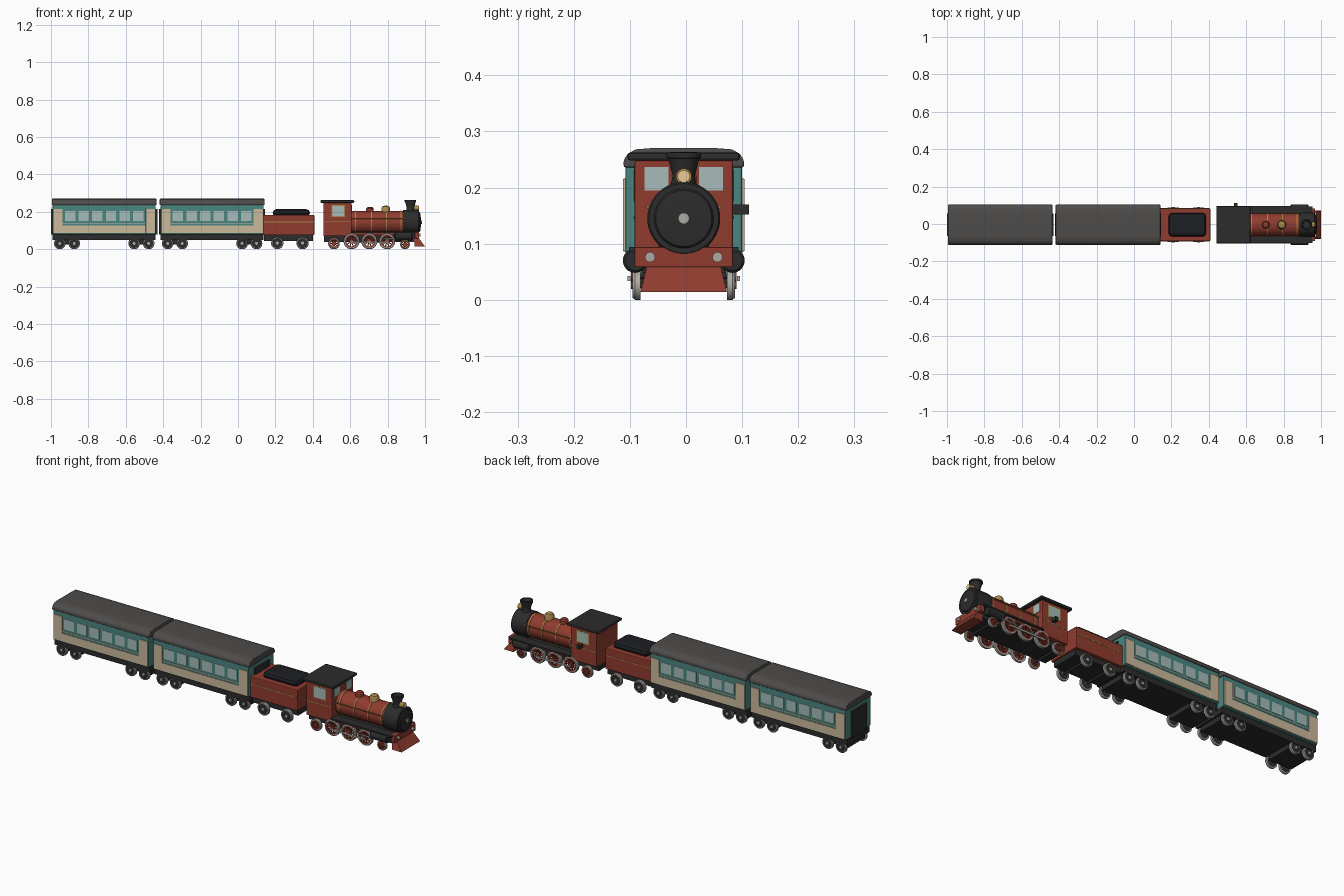
import bpy, bmesh, math
from mathutils import Matrix, Vector

if "Cube" in bpy.data.objects:
    bpy.data.objects.remove(bpy.data.objects["Cube"])

YC = -0.004  # train centre line


def mat(name, r, g, b):
    m = bpy.data.materials.new(name)
    m.diffuse_color = (r, g, b, 1)
    m.use_nodes = True
    m.node_tree.nodes["Principled BSDF"].inputs["Base Color"].default_value = m.diffuse_color
    return m


RED = mat("red", .28, .045, .028)
TEAL = mat("teal", .07, .24, .22)
CREAM = mat("cream", .6, .48, .33)
DARK = mat("dark", .025, .025, .025)
ROOF = mat("roof_grey", .075, .072, .068)
GOLD = mat("brass", .4, .25, .07)
GLASS = mat("glass", .38, .5, .48)
STEEL = mat("steel", .42, .4, .37)
LAMP = mat("lamp", .85, .6, .3)
COAL = mat("coal", .012, .013, .016)


def finish(name, bm, m, smooth=True, bevel=0):
    bmesh.ops.recalc_face_normals(bm, faces=bm.faces)
    me = bpy.data.meshes.new(name)
    bm.to_mesh(me)
    bm.free()
    o = bpy.data.objects.new(name, me)
    bpy.context.collection.objects.link(o)
    me.materials.append(m)
    if bevel:
        b = o.modifiers.new("bevel", 'BEVEL')
        b.width, b.segments = bevel, 2
    if smooth:
        bpy.context.view_layer.objects.active = o
        o.select_set(True)
        bpy.ops.object.shade_smooth_by_angle(angle=math.radians(35))
        o.select_set(False)
    return o


def box(name, x0, x1, y0, y1, z0, z1, m, bevel=0):
    bm = bmesh.new()
    bmesh.ops.create_cube(bm, size=1, matrix=Matrix.Translation(
        ((x0 + x1) / 2, (y0 + y1) / 2 + YC, (z0 + z1) / 2)) @
        Matrix.Diagonal((x1 - x0, y1 - y0, z1 - z0, 1)))
    return finish(name, bm, m, False, bevel)


def side_boxes(name, x0, x1, y0, y1, z0, z1, m, bevel=0):
    for s, n in ((1, "left"), (-1, "right")):
        box(f"{name}_{n}", x0, x1, min(s * y0, s * y1), max(s * y0, s * y1), z0, z1, m, bevel)


def lathe(name, prof, loc, axis, m, n=32, closed=False):
    # profile of (radius, height) spun around the given axis
    rot = Vector((0, 0, 1)).rotation_difference(Vector(axis)).to_matrix()
    base = Vector(loc) + Vector((0, YC, 0))
    bm = bmesh.new()
    rings = [[bm.verts.new(base + rot @ Vector((r * math.cos(a), r * math.sin(a), h)))
              for a in (2 * math.pi * i / n for i in range(n))] for r, h in prof]
    pairs = list(zip(rings, rings[1:])) + ([(rings[-1], rings[0])] if closed else [])
    for a, b in pairs:
        for i in range(n):
            bm.faces.new((a[i], a[(i + 1) % n], b[(i + 1) % n], b[i]))
    if not closed:
        bm.faces.new(rings[0])
        bm.faces.new(rings[-1])
    return finish(name, bm, m)


def cyl(name, r, p, axis, length, m, n=24):
    return lathe(name, [(r, 0), (r, length)], p, axis, m, n)


def extrude_x(name, prof, x0, x1, m, bevel=0):
    # (y, z) cross-section run along x
    bm = bmesh.new()
    f = bm.faces.new([bm.verts.new((x0, y + YC, z)) for y, z in prof])
    ext = bmesh.ops.extrude_face_region(bm, geom=[f])["geom"]
    bmesh.ops.translate(bm, vec=(x1 - x0, 0, 0), verts=[v for v in ext if isinstance(v, bmesh.types.BMVert)])
    return finish(name, bm, m, True, bevel)


def wheels(name, x, r, m, spoked):
    cyl(name + "_axle", .006, (x, -.08, r), (0, 1, 0), .16, DARK, 12)
    for s in (1, -1):
        ax = (0, s, 0)
        t = r * .8
        lathe(name + "_tyre", [(t, .077), (r, .077), (r, .087), (r - .003, .091), (t, .091)],
              (x, 0, r), ax, STEEL, 32, True)
        if spoked:
            lathe(name + "_rim", [(t * .8, .079), (t, .079), (t, .089), (t * .8, .089)],
                  (x, 0, r), ax, m, 32, True)
            bm = bmesh.new()
            for i in range(5):
                bmesh.ops.create_cube(bm, size=1, matrix=Matrix.Translation((x, s * .084 + YC, r)) @
                                      Matrix.Rotation(i * math.pi / 5, 4, 'Y') @
                                      Matrix.Diagonal((t * 1.8, .006, .0055, 1)))
            finish(name + "_spokes", bm, m, False)
        else:
            cyl(name + "_disc", t, (x, s * .079, r), ax, .009, m)
        cyl(name + "_hub", r * .26, (x, s * .077, r), ax, .017, m if spoked else STEEL, 16)


# passenger coaches
def coach(c):
    h = .275
    box("coach_body", c - h, c + h, -.104, .104, .08, .238, TEAL, .004)
    half = [(.107, .236), (.107, .249), (.1, .26), (.086, .268), (.06, .27)]
    extrude_x("coach_roof", half + [(-y, z) for y, z in reversed(half)], c - .28, c + .28, ROOF, .003)
    box("coach_underframe", c - h, c + h, -.092, .092, .05, .082, DARK)
    for s in (1, -1):
        # end doors and gangways
        side_boxes("coach_end_panel", c + s * .247 - .025, c + s * .247 + .025, .1, .1085, .086, .216, CREAM, .002)
        a, b = sorted((c + s * .27, c + s * .284))
        box("coach_gangway", a, b, -.06, .06, .08, .216, DARK)
        # bogies
        box("coach_bogie", c + s * .199 - .065, c + s * .199 + .065, -.068, .068, .025, .055, DARK)
        for d in (.16, .2375):
            wheels("coach_wheel", c + s * d, .031, DARK, False)
    side_boxes("coach_lower_panel", c - .222, c + .222, .1, .1065, .086, .128, CREAM)
    side_boxes("coach_waist_trim", c - .222, c + .222, .1, .106, .137, .141, CREAM)
    for i in range(6):
        x = c + (i - 2.5) * .073
        side_boxes("coach_window", x - .028, x + .028, .1, .1055, .152, .205, GLASS)


for c in (-.7155, -.1385):
    coach(c)

# tender
box("tender_body", .133, .408, -.088, .088, .075, .184, RED, .004)
box("tender_underframe", .14, .402, -.075, .075, .045, .078, DARK)
box("coal_load", .185, .385, -.064, .064, .175, .214, COAL, .02)
side_boxes("tender_stripe", .137, .404, .085, .0892, .144, .148, GOLD)
for x in (.21, .345):
    wheels("tender_wheel", x, .033, DARK, False)

# locomotive cab
box("cab_body", .457, .607, -.0875, .0875, .07, .248, RED, .003)
box("cab_roof", .44, .622, -.1, .1, .248, .262, DARK, .005)
side_boxes("cab_side_window_frame", .5, .573, .085, .0885, .172, .236, GOLD)
side_boxes("cab_side_window", .505, .568, .085, .0895, .177, .231, GLASS)
side_boxes("cab_front_window", .6, .609, .027, .07, .195, .237, GLASS)
side_boxes("cab_stripe", .462, .602, .085, .0885, .145, .149, GOLD)
box("cab_control_box", .535, .553, .084, .1165, .152, .17, DARK)

# boiler and smokebox
X = (1, 0, 0)
cyl("boiler", .06, (.6, 0, .145), X, .29, RED, 40)
lathe("smokebox", [(.065, 0), (.065, .083), (.062, .087), (.053, .087), (.05, .092), (.02, .096)],
      (.882, 0, .145), X, DARK, 40)
cyl("smokebox_door_knob", .01, (.97, 0, .145), X, .013, STEEL, 20)
for x in (.625, .71, .79, .868):
    cyl("boiler_band", .062, (x, 0, .145), X, .006, GOLD, 40)
for s in (1, -1):
    cyl("boiler_handrail", .0025, (.607, s * .064, .165), X, .29, GOLD, 10)

# chimney, domes and headlamp
Z = (0, 0, 1)
lathe("chimney", [(.027, .195), (.021, .213), (.02, .222), (.028, .252), (.031, .253), (.031, .262),
                  (.024, .263), (.02, .245)], (.922, 0, 0), Z, DARK)
lathe("sand_dome", [(.022, .195), (.02, .206), (.02, .217), (.015, .224), (.005, .227)], (.705, 0, 0), Z, RED)
lathe("steam_dome", [(.027, .195), (.023, .207), (.023, .22), (.018, .229), (.006, .233)], (.79, 0, 0), Z, GOLD)
box("lamp_bracket", .945, .96, -.012, .012, .2, .211, DARK)
cyl("headlamp_case", .014, (.942, 0, .22), X, .023, GOLD)
cyl("headlamp_lens", .011, (.963, 0, .22), X, .005, LAMP)

# frame, running boards and cylinders
box("loco_frame", .46, .96, -.066, .066, .04, .09, DARK)
box("smokebox_saddle", .885, .96, -.045, .045, .08, .11, DARK)
side_boxes("running_board", .605, .955, .05, .098, .086, .094, DARK)
side_boxes("running_board_trim", .605, .86, .078, .0885, .076, .087, RED)
for s in (1, -1):
    lathe("steam_cylinder", [(.018, 0), (.022, .004), (.022, .091), (.018, .095)],
          (.837, s * .0865, .07), X, DARK)
    cyl("piston_rod", .004, (.78, s * .097, .055), X, .07, STEEL, 12)
side_boxes("coupling_rod", .6, .805, .095, .1, .033, .042, STEEL)

# locomotive wheels
for x in (.607, .702, .797):
    wheels("driving_wheel", x, .043, RED, True)
for x, r in ((.513, .031), (.893, .026)):
    wheels("guide_wheel", x, r, RED, True)

# front beam, buffers and pilot
box("front_beam", .945, .968, -.0875, .0875, .058, .094, RED, .002)
for s in (1, -1):
    cyl("front_lamp", .009, (.965, s * .06, .076), X, .012, STEEL, 20)
bm = bmesh.new()
pts = [(.94, .066, .058), (.968, .066, .058), (1.0, .077, .014), (.945, .077, .014)]
a = [bm.verts.new((x, y + YC, z)) for x, y, z in pts]
b = [bm.verts.new((x, -y + YC, z)) for x, y, z in pts]
bm.faces.new(a)
bm.faces.new(b)
for i in range(4):
    j = (i + 1) % 4
    bm.faces.new((a[i], a[j], b[j], b[i]))
finish("pilot", bm, RED, False)
